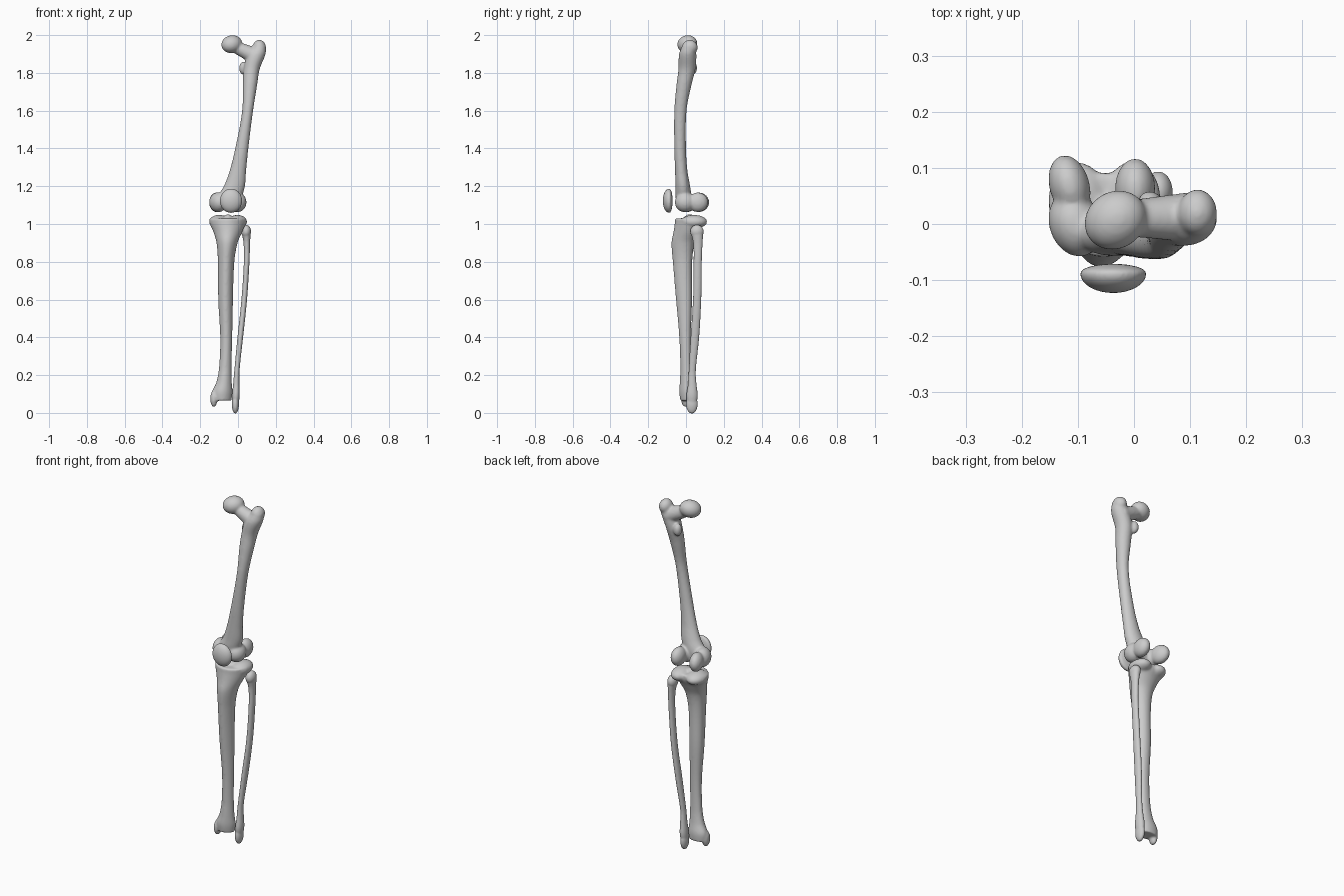
import bpy, bmesh, math
from mathutils import Vector, Matrix, Euler

SIDES = 28


def loft(bm, rows, crest=0.0):
    """Closed shaft through sections (z, x_min, x_max, y_min, y_max), smoothly interpolated."""
    rows = [Vector(r) for r in rows]
    secs = []
    for i in range(len(rows) - 1):
        a, b = rows[i], rows[i + 1]
        p, n = rows[max(i - 1, 0)], rows[min(i + 2, len(rows) - 1)]
        ma = (b - p) * ((b[0] - a[0]) / (b[0] - p[0]))
        mb = (n - a) * ((b[0] - a[0]) / (n[0] - a[0]))
        for k in range(6):
            t = k / 6
            secs.append(a * (2*t**3 - 3*t*t + 1) + ma * (t**3 - 2*t*t + t)
                        + b * (3*t*t - 2*t**3) + mb * (t**3 - t*t))
    secs.append(rows[-1])
    rings = []
    for z, x0, x1, y0, y1 in secs:
        ring = []
        for j in range(SIDES):
            a = 2 * math.pi * j / SIDES
            w = 1 + crest * math.sin(a)      # narrows towards the front ridge
            ring.append(bm.verts.new(((x0 + x1) / 2 + (x1 - x0) / 2 * math.cos(a) * w,
                                      (y0 + y1) / 2 + (y1 - y0) / 2 * math.sin(a), z)))
        rings.append(ring)
    for r, s in zip(rings, rings[1:]):
        for j in range(SIDES):
            k = (j + 1) % SIDES
            bm.faces.new((r[j], r[k], s[k], s[j]))
    bm.faces.new(rings[0])
    bm.faces.new(rings[-1])


def blob(bm, loc, size, rot=(0, 0, 0)):
    m = Matrix.LocRotScale(Vector(loc), Euler([math.radians(a) for a in rot]), Vector(size))
    bmesh.ops.create_uvsphere(bm, u_segments=28, v_segments=18, radius=1, matrix=m)


def rod(bm, p, q, r1, r2):
    p, q = Vector(p), Vector(q)
    d = q - p
    m = Matrix.Translation((p + q) / 2) @ d.to_track_quat('Z', 'Y').to_matrix().to_4x4()
    bmesh.ops.create_cone(bm, cap_ends=True, segments=24, radius1=r1, radius2=r2,
                          depth=d.length, matrix=m)


def finish(bm, name, voxel=0.006, smooth=6):
    """Fuse the overlapping pieces into one smooth bone."""
    bmesh.ops.recalc_face_normals(bm, faces=bm.faces)
    me = bpy.data.meshes.new(name)
    bm.to_mesh(me)
    bm.free()
    ob = bpy.data.objects.new(name, me)
    bpy.context.collection.objects.link(ob)
    r = ob.modifiers.new("fuse", 'REMESH')
    r.mode, r.voxel_size, r.use_smooth_shade = 'VOXEL', voxel, True
    s = ob.modifiers.new("soften", 'SMOOTH')
    s.factor, s.iterations = 0.5, smooth
    return ob


# Femur: shaft
bm = bmesh.new()
loft(bm, [(1.08, -0.11, 0.005, -0.035, 0.025),
          (1.14, -0.11, 0.02, -0.055, 0.03),
          (1.20, -0.075, 0.037, -0.056, 0.022),
          (1.28, -0.045, 0.043, -0.058, 0.008),
          (1.40, -0.015, 0.055, -0.062, 0.0),
          (1.60, 0.022, 0.08, -0.062, 0.003),
          (1.74, 0.025, 0.102, -0.05, 0.03),
          (1.82, 0.03, 0.115, -0.04, 0.05),
          (1.90, 0.05, 0.146, -0.037, 0.054),
          (1.945, 0.085, 0.148, -0.02, 0.052)])
# Femur: head, neck and trochanters
blob(bm, (-0.033, 0.007, 1.952), (0.058, 0.051, 0.047), (0, -12, 35))
rod(bm, (-0.02, 0.01, 1.94), (0.10, 0.012, 1.885), 0.031, 0.045)
blob(bm, (0.113, 0.02, 1.935), (0.035, 0.042, 0.04))
blob(bm, (0.028, 0.035, 1.825), (0.022, 0.024, 0.035))
# Femur: medial and lateral condyles
blob(bm, (-0.105, 0.0, 1.115), (0.046, 0.06, 0.053), (0, 0, 20))
blob(bm, (-0.115, 0.068, 1.115), (0.036, 0.056, 0.052), (0, 0, 15))
blob(bm, (-0.004, -0.005, 1.115), (0.049, 0.054, 0.053))
blob(bm, (0.002, 0.063, 1.115), (0.036, 0.054, 0.052))
finish(bm, "femur")

# Patella: domed front, flatter back
bm = bmesh.new()
bmesh.ops.create_uvsphere(bm, u_segments=40, v_segments=28, radius=1)
for v in bm.verts:
    x, y, z = v.co
    v.co = (-0.037 + 0.059 * x, -0.088 + y * (0.035 if y < 0 else 0.017), 1.123 + 0.064 * z)
finish(bm, "patella", 0.004, 3)

# Tibia: shaft with front ridge
bm = bmesh.new()
loft(bm, [(0.065, -0.135, -0.035, -0.03, 0.045),
          (0.11, -0.137, -0.03, -0.036, 0.046),
          (0.16, -0.115, -0.033, -0.033, 0.036),
          (0.24, -0.10, -0.034, -0.03, 0.028),
          (0.40, -0.094, -0.031, -0.036, 0.026),
          (0.60, -0.104, -0.027, -0.053, 0.032),
          (0.80, -0.106, -0.02, -0.07, 0.033),
          (0.90, -0.113, -0.003, -0.077, 0.045),
          (0.96, -0.13, 0.022, -0.066, 0.07),
          (1.00, -0.147, 0.038, -0.06, 0.09),
          (1.03, -0.15, 0.043, -0.058, 0.09)], 0.18)
# Tibia: plateau lobes, spine and inner ankle knob
blob(bm, (-0.10, 0.04, 1.012), (0.053, 0.07, 0.036))
blob(bm, (-0.003, 0.042, 1.012), (0.051, 0.07, 0.036))
blob(bm, (-0.053, 0.02, 1.03), (0.022, 0.03, 0.022))
blob(bm, (-0.128, 0.0, 0.075), (0.019, 0.027, 0.045))
finish(bm, "tibia")

# Fibula: shaft, head and outer ankle knob
bm = bmesh.new()
loft(bm, [(0.03, -0.03, 0.0, 0.012, 0.052),
          (0.09, -0.032, 0.009, 0.002, 0.062),
          (0.15, -0.026, 0.008, 0.01, 0.056),
          (0.22, -0.02, 0.008, 0.014, 0.052),
          (0.40, -0.003, 0.027, 0.024, 0.07),
          (0.60, 0.018, 0.048, 0.037, 0.081),
          (0.80, 0.031, 0.061, 0.04, 0.084),
          (0.90, 0.029, 0.064, 0.038, 0.088),
          (0.96, 0.018, 0.068, 0.024, 0.092)])
blob(bm, (0.043, 0.058, 0.96), (0.026, 0.036, 0.036))
blob(bm, (-0.014, 0.031, 0.047), (0.019, 0.031, 0.051))
finish(bm, "fibula", 0.004, 5)
